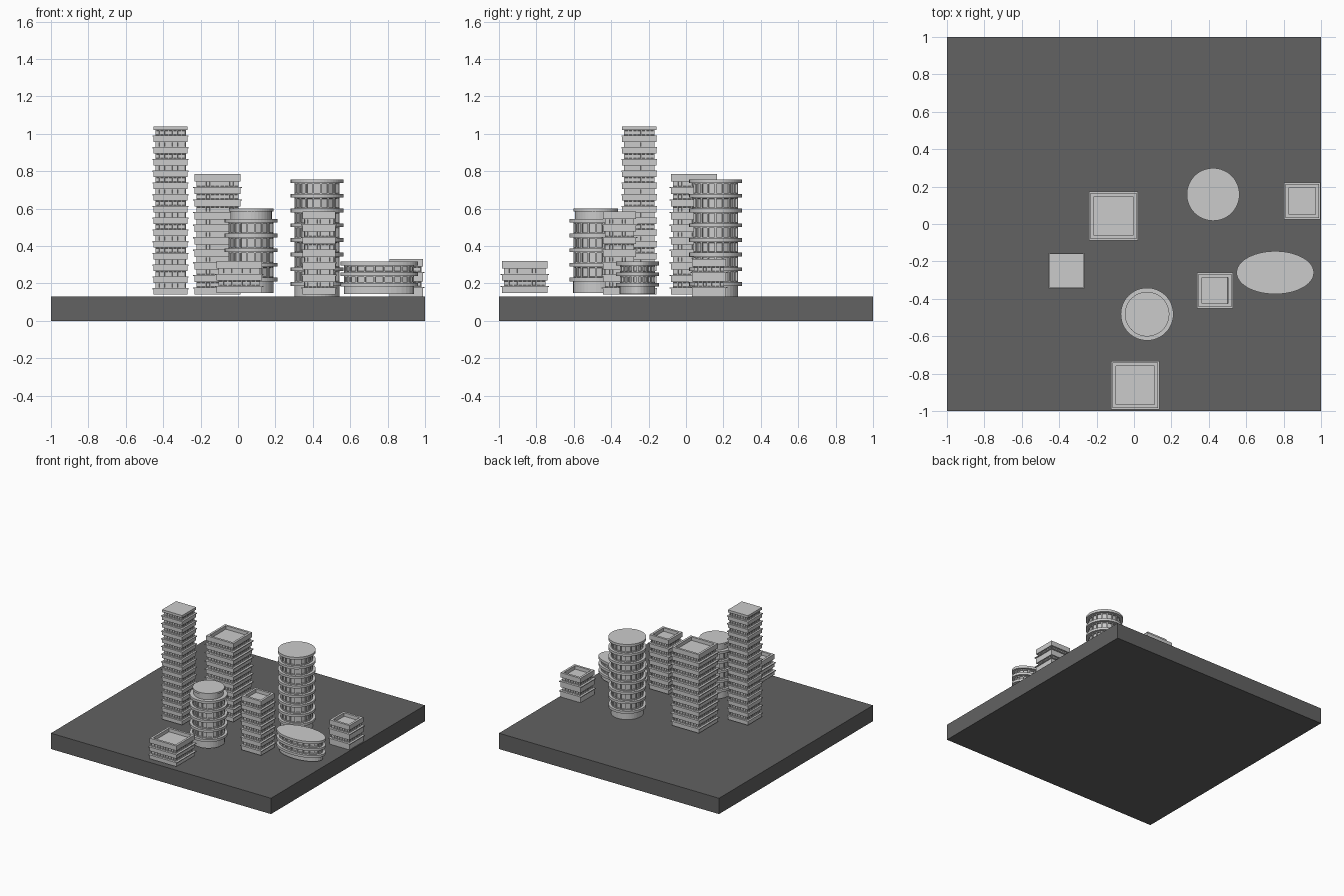
import bpy, bmesh, math

if "Cube" in bpy.data.objects:
    bpy.data.objects.remove(bpy.data.objects["Cube"])


def material(name, v):
    m = bpy.data.materials.new(name)
    m.diffuse_color = (v, v, v, 1)
    m.use_nodes = True
    m.node_tree.nodes["Principled BSDF"].inputs["Base Color"].default_value = m.diffuse_color
    return m


CONCRETE = material("light_grey", 0.6)
GROUND = material("dark_grey", 0.122)


def square(cx, cy, h, n=1):
    """Counter-clockwise square outline with n segments on each side."""
    corners = [(-h, -h), (h, -h), (h, h), (-h, h)]
    pts = []
    for i in range(4):
        a, b = corners[i], corners[(i + 1) % 4]
        for k in range(n):
            t = k / n
            pts.append((cx + a[0] + (b[0] - a[0]) * t, cy + a[1] + (b[1] - a[1]) * t))
    return pts


def oval(cx, cy, rx, ry, n):
    return [(cx + rx * math.cos(2 * math.pi * i / n),
             cy + ry * math.sin(2 * math.pi * i / n)) for i in range(n)]


def prism(bm, pts, z0, z1, window=None, recess=None):
    """Extruded outline; window=(frame, depth) sinks a pane into every side,
    recess=(rim, depth) sinks the roof."""
    lo = [bm.verts.new((x, y, z0)) for x, y in pts]
    hi = [bm.verts.new((x, y, z1)) for x, y in pts]
    n = len(pts)
    sides = [bm.faces.new((lo[i], lo[(i + 1) % n], hi[(i + 1) % n], hi[i])) for i in range(n)]
    bm.faces.new(lo[::-1])
    top = bm.faces.new(hi)
    bm.normal_update()
    if window:
        bmesh.ops.inset_individual(bm, faces=sides, thickness=window[0])
        bm.normal_update()
        bmesh.ops.inset_individual(bm, faces=sides, thickness=0.001, depth=-window[1])
    if recess:
        bmesh.ops.inset_individual(bm, faces=[top], thickness=recess[0])
        bmesh.ops.inset_individual(bm, faces=[top], thickness=0.001, depth=-recess[1])


def finish(bm, name, mat):
    me = bpy.data.meshes.new(name)
    bm.to_mesh(me)
    bm.free()
    me.materials.append(mat)
    ob = bpy.data.objects.new(name, me)
    bpy.context.collection.objects.link(ob)
    return ob


def square_block(name, cx, cy, h, z0, z1, parapet=0.04, lip=0.008, sunk=True, n=9, floor=0.065):
    """Square office block: spandrel bands, recessed window strips, thin sills."""
    bm = bmesh.new()
    top = z1 - parapet
    count = round((top - z0) / floor)
    step = (top - z0) / count
    for k in range(count):
        t = top - k * step
        sill = t - 0.028
        prism(bm, square(cx, cy, h - 0.010, n), sill, t, window=(0.004, 0.006))
        prism(bm, square(cx, cy, h), t - step, sill - 0.007)
        prism(bm, square(cx, cy, h + lip), sill - 0.007, sill)
    prism(bm, square(cx, cy, h), top, z1, recess=(0.026, 0.028) if sunk else None)
    finish(bm, name, CONCRETE)


def round_block(name, cx, cy, rx, ry, z0, z1, floors, step, n, crown=None):
    """Round tower: projecting ring slabs with window walls between, on a plain drum."""
    bm = bmesh.new()
    slab, inset = 0.02, 0.02
    for k in range(floors):
        t = z1 - k * step
        prism(bm, oval(cx, cy, rx, ry, 48), t - slab, t)
        if k < floors - 1:
            prism(bm, oval(cx, cy, rx - inset, ry - inset, n), t - step, t - slab,
                  window=(0.007, 0.010))
    # ground floor drum
    prism(bm, oval(cx, cy, rx - inset, ry - inset, 36), z0, z1 - (floors - 1) * step - slab)
    # smaller top storey with a cap
    if crown:
        prism(bm, oval(cx, cy, rx - 0.03, ry - 0.03, 36), z1, crown - 0.015)
        prism(bm, oval(cx, cy, rx - 0.022, ry - 0.022, 48), crown - 0.015, crown)
    ob = finish(bm, name, CONCRETE)
    return ob


# ground slab
bm = bmesh.new()
prism(bm, square(0, 0, 1), 0, 0.13)
finish(bm, "ground_slab", GROUND)

# square blocks
square_block("slim_tower", -0.36, -0.25, 0.091, 0.14, 1.04, parapet=0.02, lip=0.005, sunk=False, n=7)
square_block("wide_tower", -0.11, 0.043, 0.123, 0.14, 0.785)
square_block("low_front_block", 0.007, -0.862, 0.121, 0.15, 0.32)
square_block("middle_block", 0.432, -0.355, 0.088, 0.14, 0.585, n=7)
square_block("small_side_block", 0.9, 0.123, 0.09, 0.13, 0.33, n=7)

# round blocks
round_block("tall_round_tower", 0.423, 0.158, 0.141, 0.141, 0.13, 0.757, 8, 0.0785, 18)
round_block("short_round_tower", 0.07, -0.482, 0.141, 0.141, 0.15, 0.545, 5, 0.0785, 18, crown=0.6)
round_block("oval_block", 0.755, -0.26, 0.207, 0.115, 0.145, 0.317, 3, 0.057, 22)
